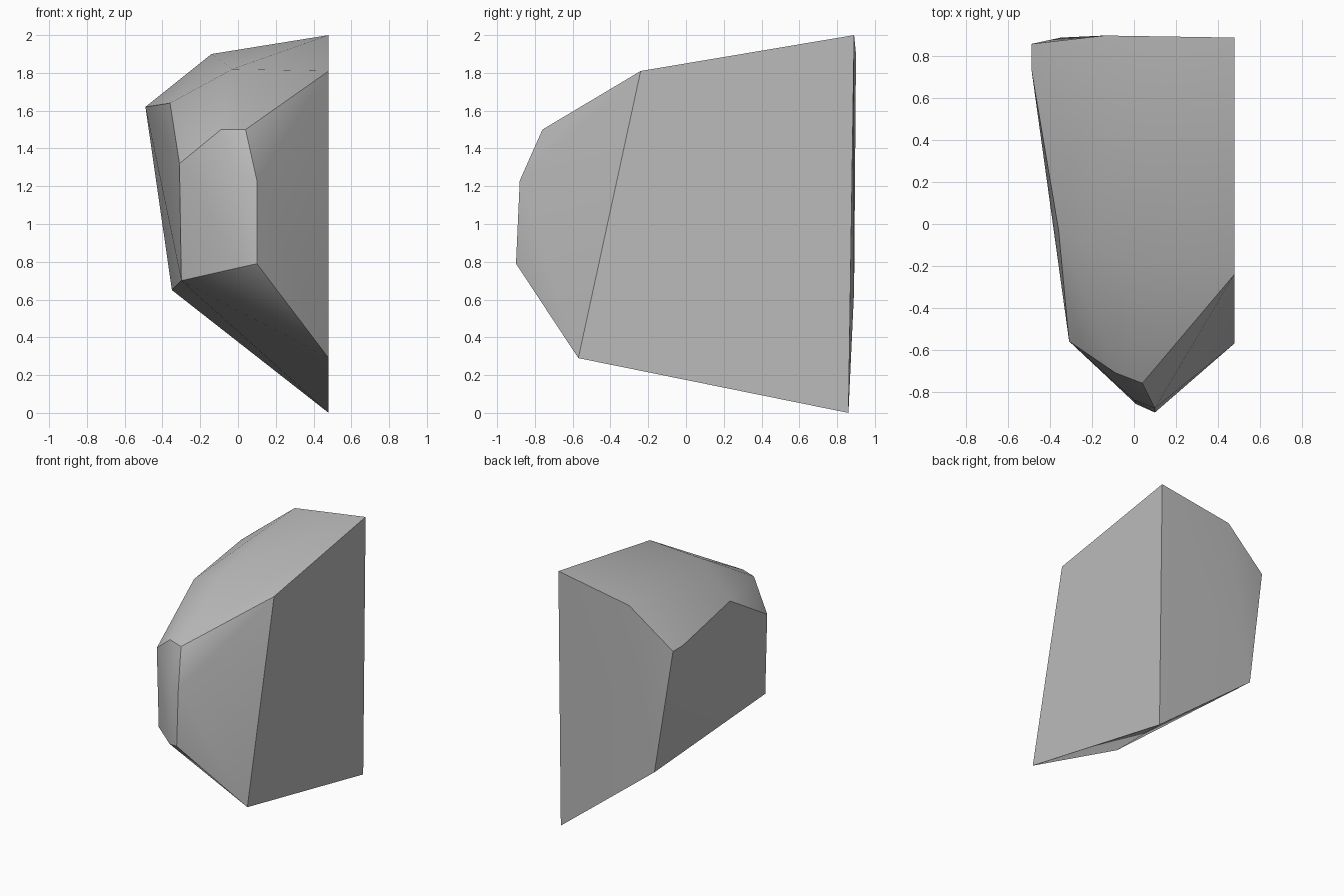
import bpy, bmesh, math

# Remove the default cube
cube = bpy.data.objects.get("Cube")
if cube:
    bpy.data.objects.remove(cube, do_unlink=True)


def make_material(name, colour):
    mat = bpy.data.materials.new(name)
    mat.use_nodes = True
    mat.diffuse_color = colour
    bsdf = next(n for n in mat.node_tree.nodes if n.type == 'BSDF_PRINCIPLED')
    bsdf.inputs["Base Color"].default_value = colour
    bsdf.inputs["Roughness"].default_value = 0.8
    return mat


def make_hull(name, outlines, mat):
    """Wrap a tight skin round the corner outlines and merge flat facets."""
    bm = bmesh.new()
    for outline in outlines:
        for corner in outline:
            bm.verts.new(corner)
    hull = bmesh.ops.convex_hull(bm, input=bm.verts[:])
    spare = {g for g in hull["geom_interior"] + hull["geom_unused"]
             if isinstance(g, bmesh.types.BMVert) and not g.link_faces}
    bmesh.ops.delete(bm, geom=list(spare), context='VERTS')
    bmesh.ops.dissolve_limit(bm, angle_limit=math.radians(2),
                             verts=bm.verts[:], edges=bm.edges[:])
    bmesh.ops.recalc_face_normals(bm, faces=bm.faces[:])
    mesh = bpy.data.meshes.new(name)
    bm.to_mesh(mesh)
    bm.free()
    mesh.materials.append(mat)
    obj = bpy.data.objects.new(name, mesh)
    bpy.context.collection.objects.link(obj)
    return obj


# Flat broken side on +x
side_cut = [(0.48, 0.89, 2.0), (0.48, -0.24, 1.81),
            (0.48, -0.57, 0.29), (0.48, 0.86, 0.0)]
# Back break
back_cut = [(-0.14, 0.9, 1.9), (-0.49, 0.86, 1.62), (-0.35, 0.89, 0.65)]
# Rounded crown
crown = [(-0.49, 0.74, 1.62), (-0.36, -0.03, 1.64),
         (-0.03, -0.18, 1.82), (-0.09, -0.71, 1.5)]
# Worn nose at the front
nose = [(-0.31, -0.56, 1.32), (-0.3, -0.55, 0.7), (0.01, -0.86, 0.77),
        (0.1, -0.9, 0.79), (0.1, -0.88, 1.23), (0.0, -0.84, 1.25),
        (0.04, -0.76, 1.5)]

stone = make_material("stone grey", (0.5, 0.5, 0.5, 1.0))
rock = make_hull("rock_chunk", [side_cut, back_cut, crown, nose], stone)

# Smooth worn facets, sharp break edges
bpy.ops.object.select_all(action='DESELECT')
rock.select_set(True)
bpy.context.view_layer.objects.active = rock
bpy.ops.object.shade_smooth_by_angle(angle=math.radians(30))
